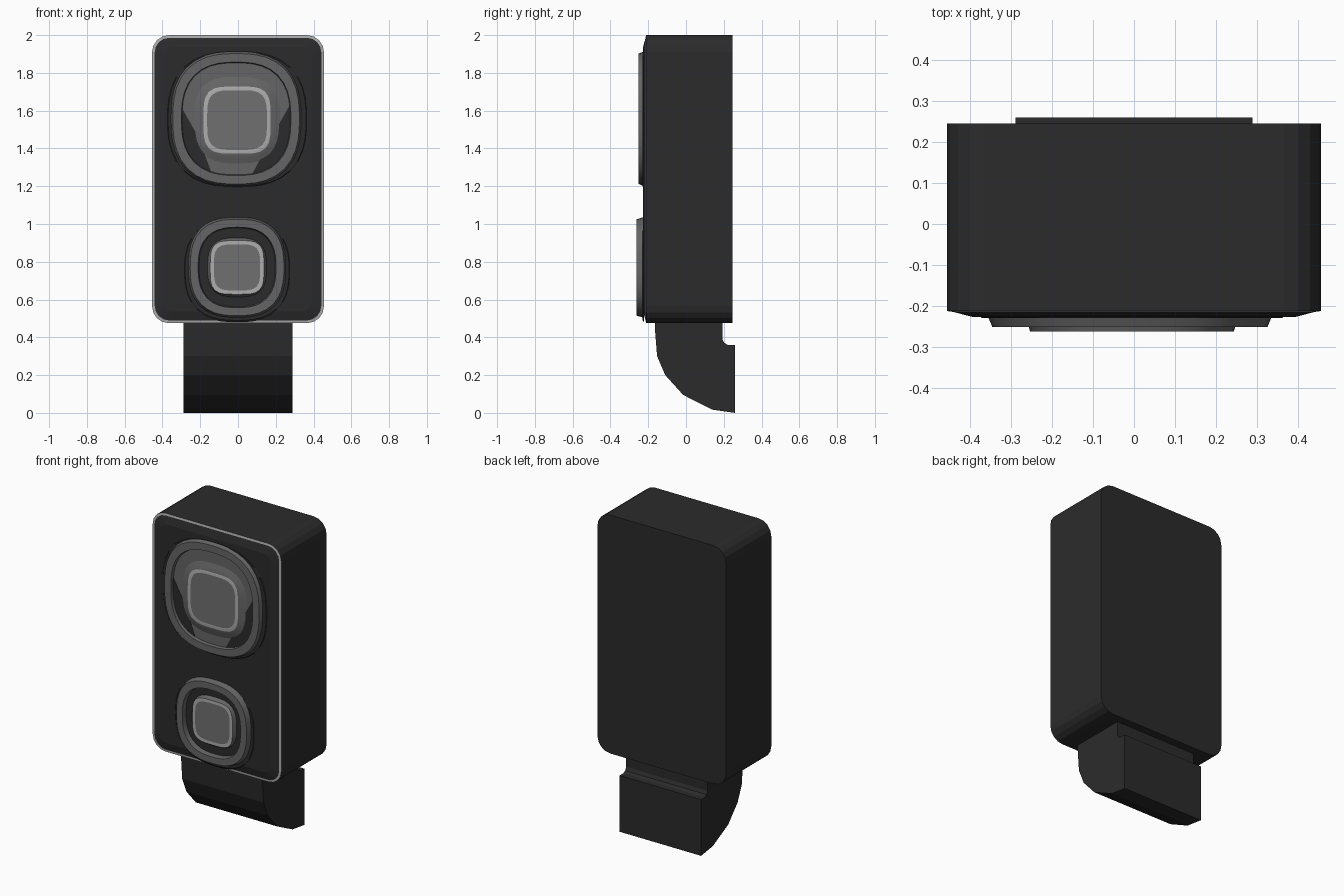
import bpy, bmesh, math

if "Cube" in bpy.data.objects:
    bpy.data.objects.remove(bpy.data.objects["Cube"])


def material(name, v):
    m = bpy.data.materials.new(name)
    m.diffuse_color = (v, v, v, 1)
    m.use_nodes = True
    m.node_tree.nodes["Principled BSDF"].inputs["Base Color"].default_value = m.diffuse_color
    return m


DARK = material("dark", 0.024)
GREY = material("grey", 0.13)
LENS = material("lens", 0.16)
LIGHT = material("light", 0.42)


def finish(name, bm, mats, smooth=False):
    bmesh.ops.recalc_face_normals(bm, faces=bm.faces)
    me = bpy.data.meshes.new(name)
    bm.to_mesh(me)
    bm.free()
    for m in mats:
        me.materials.append(m)
    ob = bpy.data.objects.new(name, me)
    bpy.context.collection.objects.link(ob)
    if smooth:
        bpy.context.view_layer.objects.active = ob
        ob.select_set(True)
        bpy.ops.object.shade_smooth_by_angle(angle=math.radians(25))
        ob.select_set(False)
    return ob


def rounded_rect(w, h, r, cz, seg=4):
    pts = []
    for i, (sx, sz) in enumerate([(1, 1), (-1, 1), (-1, -1), (1, -1)]):
        for k in range(seg + 1):
            a = math.pi / 2 * (i + k / seg)
            pts.append((sx * (w - r) + r * math.cos(a),
                        cz + sz * (h - r) + r * math.sin(a)))
    return pts


def squircle(w, h, cx, cz, n=2.6, count=40):
    pts = []
    for i in range(count):
        a = 2 * math.pi * i / count
        c, s = math.cos(a), math.sin(a)
        k = (abs(c) ** n + abs(s) ** n) ** (-1 / n)
        pts.append((cx + w * k * c, cz + h * k * s))
    return pts


def loft(name, sections, bands, cap=None, smooth=False):
    """sections: (outline, y); bands: material per strip. Without cap it closes on itself."""
    mats = list(dict.fromkeys(bands + ([cap] if cap else [])))
    bm = bmesh.new()
    rings = [[bm.verts.new((x, y, z)) for x, z in pts] for pts, y in sections]
    pairs = list(zip(rings, rings[1:]))
    if not cap:
        pairs.append((rings[-1], rings[0]))
    for (a, b), m in zip(pairs, bands):
        for i in range(len(a)):
            j = (i + 1) % len(a)
            bm.faces.new((a[i], a[j], b[j], b[i])).material_index = mats.index(m)
    if cap:
        for r in (rings[0], rings[-1]):
            bm.faces.new(r).material_index = mats.index(cap)
    return finish(name, bm, mats, smooth)


def prism(name, pts, to3d, a, b, mat):
    bm = bmesh.new()
    f = bm.faces.new([bm.verts.new(to3d(p, a)) for p in pts])
    g = bmesh.ops.extrude_face_region(bm, geom=[f])
    moved = [v for v in g["geom"] if isinstance(v, bmesh.types.BMVert)]
    d = [q - p for p, q in zip(to3d(pts[0], a), to3d(pts[0], b))]
    bmesh.ops.translate(bm, verts=moved, vec=d)
    return finish(name, bm, [mat])


# Housing with light front rim and slightly raised dark front panel
CZ = 1.2375
loft("housing", [
    (rounded_rect(0.455, 0.7625, 0.09, CZ), 0.245),
    (rounded_rect(0.455, 0.7625, 0.09, CZ), -0.212),
    (rounded_rect(0.441, 0.7485, 0.078, CZ), -0.214),
    (rounded_rect(0.39, 0.70, 0.05, CZ), -0.227)],
    [DARK, LIGHT, DARK], cap=DARK)

# Curved foot with a small notch at the back
foot = [(-0.165, 0.49), (-0.165, 0.45), (-0.153, 0.30), (-0.11, 0.20), (-0.015, 0.095),
        (0.14, 0.017), (0.259, 0.0), (0.259, 0.36), (0.222, 0.36), (0.203, 0.37),
        (0.193, 0.39), (0.193, 0.49)]
prism("foot", foot, lambda p, t: (t, p[0], p[1]), -0.288, 0.288, DARK)


def ring(name, w, h, band, cx, cz, y):
    loft(name, [
        (squircle(w + 0.012, h + 0.012, cx, cz), -0.222),
        (squircle(w, h, cx, cz), y),
        (squircle(w - band, h - band, cx, cz), y),
        (squircle(w - band - 0.006, h - band - 0.006, cx, cz), -0.222)],
        [GREY] * 4, smooth=True)


def skirt(name, w, h, cx, cz):
    loft(name, [(squircle(w, h, cx, cz), -0.222),
                (squircle(w - 0.01, h - 0.01, cx, cz), -0.2295)],
         [DARK], cap=DARK)


def lens(name, steps, rim, face, cx, cz, y):
    secs = [(squircle(w, w, cx, cz, n), sy) for w, n, sy in steps]
    secs += [(squircle(rim, rim, cx, cz, 4), y),
             (squircle(face, face, cx, cz, 4), y)]
    loft(name, secs, [GREY] * len(steps) + [LIGHT], cap=LENS, smooth=True)


# Upper lamp: skirt, ring, reflector, dark side wedges, lens
skirt("upper_skirt", 0.375, 0.365, -0.005, 1.555)
ring("upper_ring", 0.335, 0.345, 0.045, -0.01, 1.557, -0.251)
loft("upper_reflector", [(squircle(0.30, 0.31, -0.01, 1.557), -0.222),
                         (squircle(0.30, 0.31, -0.01, 1.557), -0.231)],
     [GREY], cap=GREY)
wedges = {"left": [(-0.30, 1.62), (-0.21, 1.46), (-0.14, 1.27), (-0.22, 1.30), (-0.29, 1.42)],
          "right": [(0.28, 1.64), (0.19, 1.48), (0.07, 1.255), (0.20, 1.30), (0.27, 1.42)]}
for side, pts in wedges.items():
    prism("reflector_wedge_" + side, pts, lambda p, t: (p[0], t, p[1]), -0.225, -0.233, DARK)
lens("upper_lens", [(0.245, 2.7, -0.226), (0.20, 3.2, -0.240)], 0.178, 0.158, -0.005, 1.55, -0.247)

# Lower lamp: skirt, ring, lens
skirt("lower_skirt", 0.285, 0.275, -0.005, 0.755)
ring("lower_ring", 0.248, 0.255, 0.042, -0.005, 0.77, -0.262)
lens("lower_lens", [(0.158, 2.9, -0.226), (0.15, 3.2, -0.242)], 0.142, 0.122, -0.005, 0.77, -0.252)
